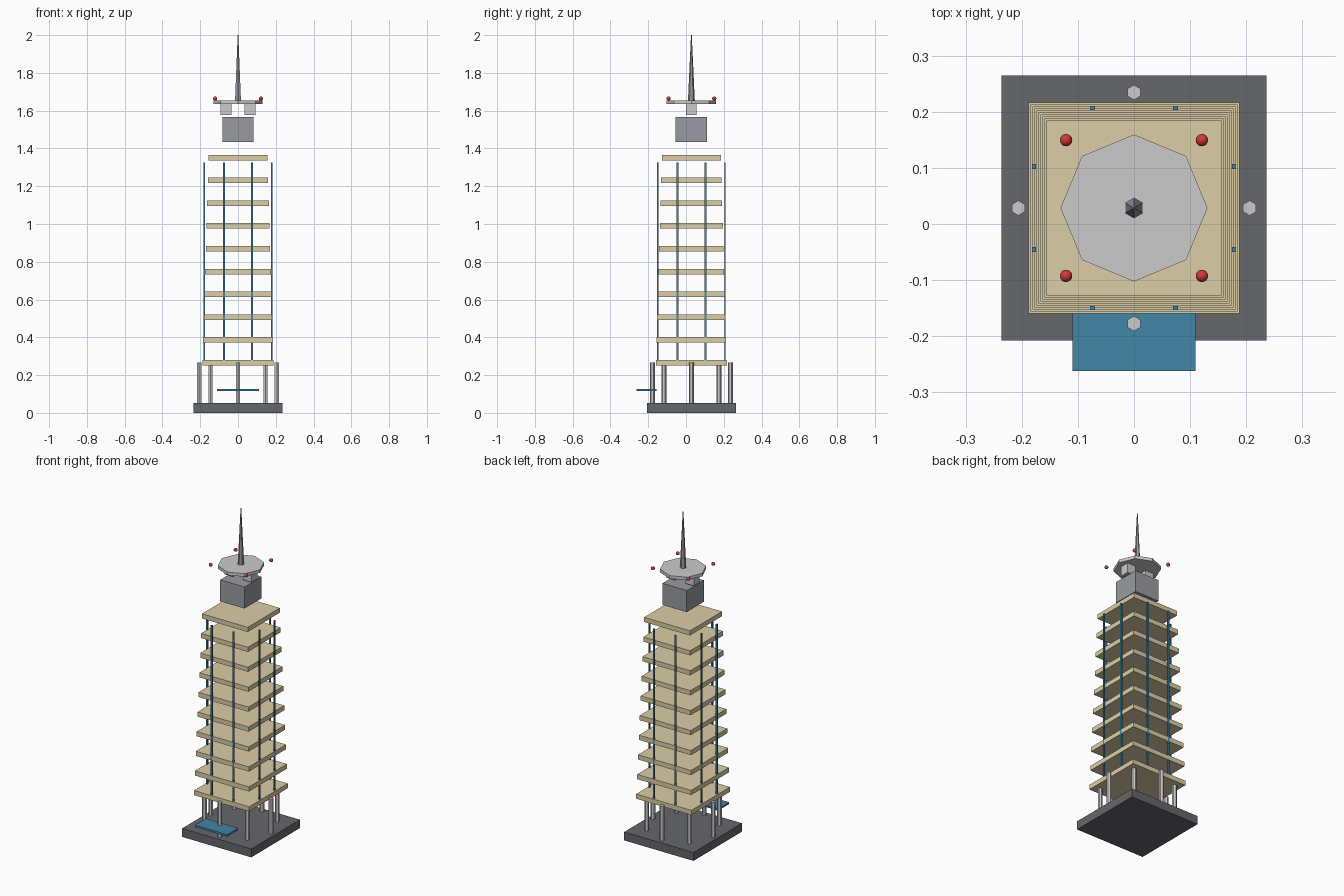
import bpy
from math import cos, sin, pi

if "Cube" in bpy.data.objects:
    bpy.data.objects.remove(bpy.data.objects["Cube"])

CY = 0.0285  # tower axis in y


def material(name, rgb):
    m = bpy.data.materials.new(name)
    m.diffuse_color = (*rgb, 1)
    m.use_nodes = True
    m.node_tree.nodes["Principled BSDF"].inputs["Base Color"].default_value = m.diffuse_color
    return m


cream = material("cream", (0.71, 0.62, 0.38))
blue = material("blue", (0.055, 0.24, 0.39))
red = material("red", (0.65, 0.04, 0.04))
dark = material("dark_grey", (0.13, 0.135, 0.15))
mid = material("mid_grey", (0.32, 0.33, 0.36))


def finish(name, mat):
    o = bpy.context.object
    o.name = name
    if mat:
        o.data.materials.append(mat)
    return o


def box(name, x, y, z0, z1, w, d, mat=None):
    bpy.ops.mesh.primitive_cube_add(size=1, location=(x, y, (z0 + z1) / 2))
    bpy.context.object.scale = (w, d, z1 - z0)
    bpy.ops.object.transform_apply(location=False, rotation=False, scale=True)
    return finish(name, mat)


def prism(name, x, y, z0, z1, r0, r1, sides, mat=None):
    bpy.ops.mesh.primitive_cone_add(vertices=sides, radius1=r0, radius2=r1,
                                    depth=z1 - z0, location=(x, y, (z0 + z1) / 2))
    return finish(name, mat)


# Plinth and entrance canopy
box("plinth", 0, CY, 0, 0.052, 0.472, 0.472, dark)
box("entrance_canopy", 0, -0.209, 0.115, 0.127, 0.22, 0.106, blue)

# Ring of hexagonal ground columns
for i in range(8):
    a = i * pi / 4
    prism(f"column_{i}", 0.206 * cos(a), CY + 0.206 * sin(a),
          0.05, 0.267, 0.0134, 0.0134, 6)

# Tapering stack of floor slabs
for i in range(10):
    w = 2 * (0.188 - 0.032 * i / 9)
    z = 0.266 + 0.1206 * i
    box(f"floor_slab_{i}", 0, CY, z - 0.0145, z + 0.0145, w, w, cream)

# Vertical facade fins, two per side
for s in (-1, 1):
    for t in (-1, 1):
        box("front_back_fin", 0.074 * t, CY + 0.178 * s, 0.277, 1.326, 0.0095, 0.0075, blue)
        box("side_fin", 0.178 * s, CY + 0.074 * t, 0.277, 1.326, 0.0075, 0.0095, blue)

# Plant room, bracket blocks, observation deck and spire
box("plant_room", 0, CY, 1.434, 1.567, 0.166, 0.166, mid)
for s in (-1, 1):
    box("deck_bracket", 0.064 * s, CY, 1.577, 1.637, 0.058, 0.056)
prism("observation_deck", 0, CY, 1.636, 1.655, 0.131, 0.131, 8)
prism("spire", 0, CY, 1.655, 2.0, 0.018, 0.002, 6, mid)

# Red warning lights
for sx in (-1, 1):
    for sy in (-1, 1):
        bpy.ops.mesh.primitive_uv_sphere_add(segments=16, ring_count=10, radius=0.011,
                                             location=(0.121 * sx, CY + 0.121 * sy, 1.664))
        finish("warning_light", red)
        bpy.ops.object.shade_smooth()
